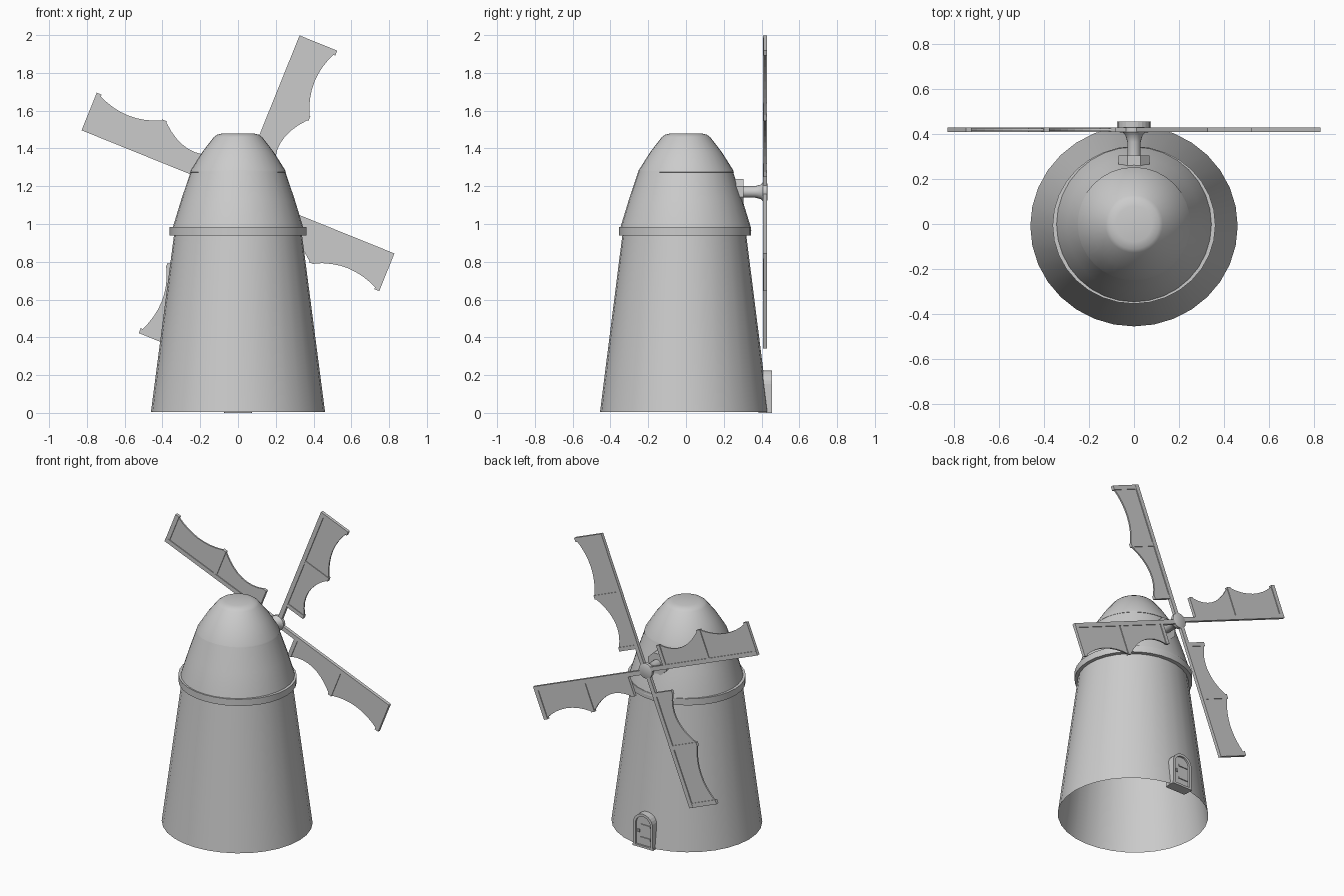
import bpy, bmesh, math
from mathutils import Vector

if "Cube" in bpy.data.objects:
    bpy.data.objects.remove(bpy.data.objects["Cube"])

HUB_Z = 1.17


def finish(name, bm, smooth=False):
    bmesh.ops.recalc_face_normals(bm, faces=bm.faces)
    me = bpy.data.meshes.new(name)
    bm.to_mesh(me)
    bm.free()
    ob = bpy.data.objects.new(name, me)
    bpy.context.collection.objects.link(ob)
    if smooth:
        bpy.ops.object.select_all(action='DESELECT')
        ob.select_set(True)
        bpy.context.view_layer.objects.active = ob
        bpy.ops.object.shade_smooth_by_angle(angle=math.radians(30))
    return ob


def lathe(name, profile, n=32, sy=1.0, y0=0.0, closed=False):
    """Revolve (radius, z) points round the vertical axis."""
    bm = bmesh.new()
    rings = []
    for r, z in profile:
        if r == 0:
            rings.append([bm.verts.new((0, y0, z))] * n)
        else:
            rings.append([bm.verts.new((r * math.cos(2 * math.pi * i / n),
                                        y0 + sy * r * math.sin(2 * math.pi * i / n), z))
                          for i in range(n)])
    pairs = list(zip(rings, rings[1:]))
    if closed:
        pairs.append((rings[-1], rings[0]))
    for a, b in pairs:
        for i in range(n):
            j = (i + 1) % n
            bm.faces.new(list(dict.fromkeys((a[i], a[j], b[j], b[i]))))
    return finish(name, bm, True)


def prism(bm, pts, y1, y2):
    """Extrude a polygon in the xz plane from y1 to y2."""
    a = [bm.verts.new((x, y1, z)) for x, z in pts]
    b = [bm.verts.new((x, y2, z)) for x, z in pts]
    bm.faces.new(a)
    bm.faces.new(b[::-1])
    for i in range(len(pts)):
        j = (i + 1) % len(pts)
        bm.faces.new((a[i], a[j], b[j], b[i]))


def rect(x1, x2, z1, z2):
    return [(x1, z1), (x2, z1), (x2, z2), (x1, z2)]


def disc(r, n, off=0.0):
    return [(r * math.cos(off + 2 * math.pi * i / n),
             HUB_Z + r * math.sin(off + 2 * math.pi * i / n)) for i in range(n)]


# tower, open underneath
lathe("tower", [(0.461, 0.004), (0.337, 0.955)], sy=0.968, y0=-0.009)

# band under the cap
lathe("tower_band", [(0.325, 0.94), (0.362, 0.94), (0.362, 0.984), (0.325, 0.984)],
      sy=0.965, y0=-0.005, closed=True)

# cap: lower skirt and rounded upper cone with a slight lip
lathe("cap_lower", [(0.348, 0.965), (0.343, 0.99), (0.3, 1.13), (0.248, 1.285)], y0=-0.002)
lathe("cap_upper", [(0.244, 1.272), (0.253, 1.274), (0.25, 1.285), (0.19, 1.38),
                    (0.128, 1.46), (0.112, 1.472), (0.08, 1.48), (0, 1.48)])

# axle bearing block
bm = bmesh.new()
prism(bm, disc(0.074, 8, math.pi / 8), 0.22, 0.305)
finish("axle_block", bm)

# flared axle, turned along y
bm = bmesh.new()
rings = [[bm.verts.new((x, y, z)) for x, z in disc(r, 16)]
         for r, y in ((0.03, 0.29), (0.03, 0.365), (0.038, 0.395), (0.05, 0.408),
                      (0.05, 0.428), (0.042, 0.432))]
for a, b in zip(rings, rings[1:]):
    for i in range(16):
        j = (i + 1) % 16
        bm.faces.new((a[i], a[j], b[j], b[i]))
bm.faces.new(rings[0])
bm.faces.new(rings[-1])
finish("axle_and_hub", bm, True)


def scallop(u1, v1, u2, v2, sag, n=8):
    """Concave trailing edge between two crossbar ends."""
    return [(u1 + (u2 - u1) * t, v1 + (v2 - v1) * t - sag * 4 * t * (1 - t))
            for t in (i / n for i in range(n + 1))]


# four sails: spar, three crossbars and scalloped cloth
cloth = ([(0.15, 0.005), (0.15, 0.14)] + scallop(0.17, 0.145, 0.485, 0.195, 0.058)
         + scallop(0.515, 0.2, 0.87, 0.2, 0.043) + [(0.87, 0.005)])
for k in range(4):
    a = math.radians(68 - 90 * k)
    c, s = math.cos(a), math.sin(a)

    def place(pts):
        return [(u * c + v * s, HUB_Z + u * s - v * c) for u, v in pts]

    bm = bmesh.new()
    prism(bm, place(rect(0.02, 0.89, -0.008, 0.02)), 0.408, 0.43)
    for u1, u2, w in ((0.145, 0.17, 0.148), (0.488, 0.515, 0.205), (0.862, 0.89, 0.207)):
        prism(bm, place(rect(u1, u2, 0.0, w)), 0.409, 0.429)
    finish(f"sail_frame_{k + 1}", bm)
    bm = bmesh.new()
    prism(bm, place(cloth), 0.414, 0.424)
    finish(f"sail_cloth_{k + 1}", bm)


def arch(w, h, z0=0.0, n=12):
    return [(w * math.cos(math.pi * i / n), h - w + w * math.sin(math.pi * i / n))
            for i in range(n + 1)]


# door frame: arched strip round the opening
bm = bmesh.new()
outer = [(0.072, 0.0)] + arch(0.072, 0.225) + [(-0.072, 0.0)]
inner = [(0.055, 0.0)] + arch(0.055, 0.208) + [(-0.055, 0.0)]
for i in range(len(outer) - 1):
    prism(bm, [outer[i], outer[i + 1], inner[i + 1], inner[i]], 0.385, 0.455)
bmesh.ops.remove_doubles(bm, verts=bm.verts, dist=1e-5)
inside = [f for f in bm.faces if all(len(e.link_faces) > 2 for e in f.edges)]
bmesh.ops.delete(bm, geom=inside, context='FACES')
finish("door_frame", bm)

# door leaf with hinge straps and handle
bm = bmesh.new()
prism(bm, inner, 0.385, 0.443)
finish("door", bm)
bm = bmesh.new()
for z in (0.055, 0.14):
    prism(bm, rect(-0.05, 0.02, z, z + 0.012), 0.44, 0.449)
prism(bm, rect(0.03, 0.042, 0.095, 0.115), 0.44, 0.451)
finish("door_fittings", bm)

# door step
bm = bmesh.new()
prism(bm, rect(-0.075, 0.075, 0.0, 0.014), 0.4, 0.455)
finish("door_step", bm)
